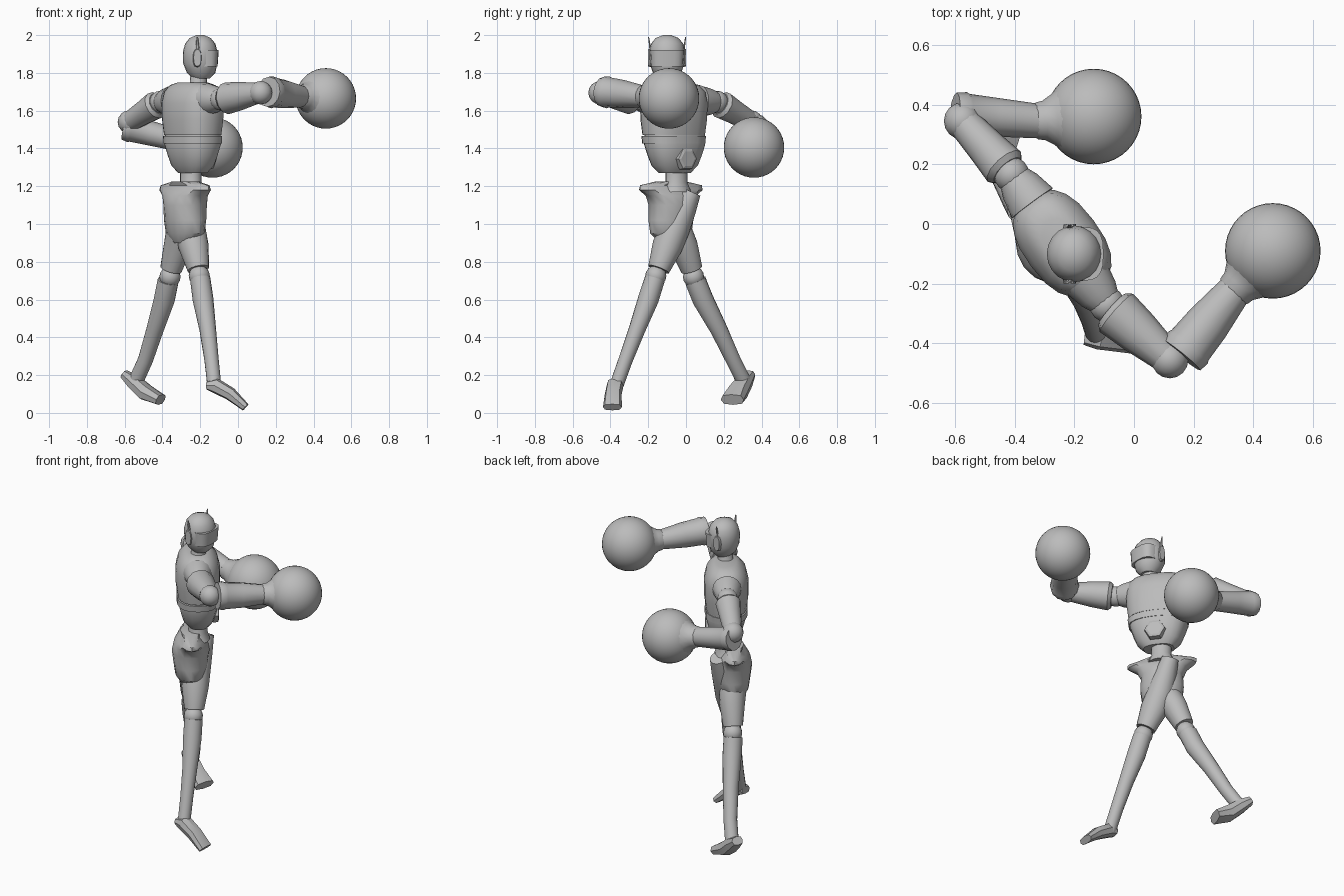
import bpy, bmesh, math
from mathutils import Vector as V

if "Cube" in bpy.data.objects:
    bpy.data.objects.remove(bpy.data.objects["Cube"], do_unlink=True)

grey = bpy.data.materials.new("plain_grey")
grey.use_nodes = True
grey.diffuse_color = (0.5, 0.5, 0.5, 1)
grey.node_tree.nodes["Principled BSDF"].inputs["Base Color"].default_value = (0.5, 0.5, 0.5, 1)

SIDE = V((-0.6, 0.8, 0))     # across the twisted body
FRONT = V((0.8, 0.6, 0))     # where the chest points
UP = V((0, 0, 1))


def finish(name, bm, angle=40):
    bmesh.ops.recalc_face_normals(bm, faces=bm.faces)
    mesh = bpy.data.meshes.new(name)
    bm.to_mesh(mesh)
    bm.free()
    mesh.materials.append(grey)
    ob = bpy.data.objects.new(name, mesh)
    bpy.context.collection.objects.link(ob)
    bpy.ops.object.select_all(action="DESELECT")
    ob.select_set(True)
    bpy.context.view_layer.objects.active = ob
    bpy.ops.object.shade_smooth_by_angle(angle=math.radians(angle))
    return ob


def loft(name, rings, a=None, b=None, n=16, power=1.0, angle=40):
    """Skin rings of (x, y, z, half width, half depth); axes a, b or square to the path."""
    bm = bmesh.new()
    mids = [V(r[:3]) for r in rings]
    loops = []
    for i, r in enumerate(rings):
        ua, ub = a, b
        if b is None:
            t = (mids[min(i + 1, len(mids) - 1)] - mids[max(i - 1, 0)]).normalized()
            ua = t.cross(a or UP).normalized()
            ub = t.cross(ua)
        loop = []
        for k in range(n):
            w = math.tau * k / n
            c, s = math.cos(w), math.sin(w)
            c = math.copysign(abs(c) ** power, c)
            s = math.copysign(abs(s) ** power, s)
            loop.append(bm.verts.new(mids[i] + ua * c * r[3] + ub * s * r[-1]))
        loops.append(loop)
    for p, q in zip(loops, loops[1:]):
        for k in range(n):
            bm.faces.new((p[k], p[(k + 1) % n], q[(k + 1) % n], q[k]))
    bm.faces.new(loops[0])
    bm.faces.new(loops[-1])
    return finish(name, bm, angle)


def ball(name, at, r, seg=16):
    bm = bmesh.new()
    bmesh.ops.create_uvsphere(bm, u_segments=seg, v_segments=seg // 2, radius=r)
    bmesh.ops.translate(bm, verts=bm.verts, vec=at)
    return finish(name, bm)


def body(name, x, y, levels, **kw):
    return loft(name, [(x, y, z, w, d) for z, w, d in levels], SIDE, FRONT, **kw)


# Torso
body("chest", -0.24, -0.065, [(1.47, .175, .12), (1.55, .185, .13), (1.64, .19, .13),
     (1.70, .18, .115), (1.735, .15, .085), (1.75, .09, .06)], n=20, power=.8)
body("chest_band", -0.24, -0.065, [(1.425, .175, .125), (1.465, .18, .125)], n=20, power=.8)
body("abdomen", -0.24, -0.06, [(1.27, .09, .06), (1.31, .13, .09), (1.36, .15, .105),
     (1.42, .17, .12), (1.475, .17, .115)], n=20, power=.8)
body("waist", -0.25, -0.05, [(1.17, .085, .07), (1.22, .06, .055), (1.29, .06, .055)])
panel = V((-0.24, -0.06, 1.345)) + FRONT * .085
loft("belly_panel", [(*panel, .065), (*(panel + FRONT * .03), .06), (*(panel + FRONT * .035), .045)],
     SIDE, UP, n=6, angle=20)

# Pelvis, flared at the hips
body("pelvis", -0.28, -0.08, [(.90, .06, .06), (.95, .12, .09), (1.02, .13, .10), (1.10, .125, .11),
     (1.15, .15, .10), (1.18, .205, .075), (1.205, .205, .05), (1.225, .09, .06)])

# Neck and head, looking along +x
X, Y = V((1, 0, 0)), V((0, 1, 0))
loft("neck", [(-.215, -.10, 1.72, .06), (-.21, -.10, 1.75, .045), (-.205, -.10, 1.82, .045)], X, Y)
loft("head", [(-.195, -.1, 1.77, .045, .045), (-.195, -.1, 1.80, .075, .075), (-.2, -.1, 1.85, .09, .092),
     (-.2, -.1, 1.91, .092, .095), (-.2, -.1, 1.955, .08, .085), (-.2, -.1, 1.985, .055, .06),
     (-.2, -.1, 2.0, .02, .02)], X, Y, n=20)
loft("visor", [(-.17, -.1, 1.835, .062, .085), (-.17, -.1, 1.92, .068, .09)], X, Y, n=20, power=.7)
for name, y in (("left", -.012), ("right", -.188)):
    out = 1 if name == "left" else -1
    loft(name + "_ear", [(-.215, y - .02 * out, 1.88, .028, .055), (-.215, y + .012 * out, 1.88, .02, .045)],
         X, UP, n=12, power=.8)
    loft(name + "_antenna", [(-.215, y, 1.92, .012, .006), (-.215, y + .01 * out, 1.99, .004, .003)], X, Y, n=6)


def arm(side, shoulder, socket, elbow, back, wrist, glove, fat):
    s, o, e, k, w, g = map(V, (shoulder, socket, elbow, back, wrist, glove))
    loft(side + "_shoulder_link", [(*s, .085), (*s.lerp(o, .6), .07), (*o, .05)])
    ball(side + "_shoulder_joint", o, .06)
    loft(side + "_upper_arm", [(*o.lerp(e, .08), fat - .015), (*o.lerp(e, .15), fat),
         (*o.lerp(e, .5), fat - .01), (*o.lerp(e, .95), .055)], n=12)
    ball(side + "_elbow", e, .062)
    loft(side + "_forearm", [(*k, fat - .005), (*k.lerp(w, .12), fat), (*k.lerp(w, .16), fat - .005),
         (*k.lerp(w, .5), fat - .01), (*w, .058)], n=12)
    # Cuff widens into the round glove
    loft(side + "_cuff", [(*w.lerp(g, -.08), .05), (*w, .062), (*w.lerp(g, .12), .066),
         (*w.lerp(g, .28), .085), (*w.lerp(g, .45), .115)])
    ball(side + "_glove", g, .16, 40)


arm("right", (-.16, -.18, 1.66), (-.09, -.27, 1.66), (.12, -.455, 1.695),
    (.16, -.44, 1.70), (.335, -.225, 1.675), (.465, -.09, 1.665), .085)
arm("left", (-.34, .07, 1.65), (-.41, .165, 1.645), (-.575, .345, 1.54),
    (-.60, .37, 1.515), (-.325, .345, 1.445), (-.135, .36, 1.405), .075)


def leg(side, thigh, knee, shin, heel):
    loft(side + "_thigh", thigh)
    ball(side + "_knee", V(knee), .056)
    loft(side + "_shin", shin)
    loft(side + "_foot", heel, n=8, power=.7, angle=25)


leg("right",
    [(-.25, .03, 1.17, .05), (-.25, -.01, 1.08, .065), (-.25, -.06, .97, .08), (-.235, -.10, .88, .08),
     (-.21, -.145, .76, .058)],
    (-.205, -.16, .725),
    [(-.20, -.165, .71, .054), (-.185, -.20, .60, .055), (-.16, -.26, .44, .044), (-.14, -.32, .28, .038),
     (-.125, -.37, .14, .037)],
    [(-.165, -.37, .145, .035, .022), (-.12, -.375, .145, .045, .04), (-.04, -.385, .10, .045, .035),
     (.04, -.39, .03, .05, .022)])
leg("left",
    [(-.30, -.10, 1.08, .07), (-.30, -.05, .97, .08), (-.32, -.01, .88, .075), (-.355, .03, .76, .058)],
    (-.36, .04, .72),
    [(-.37, .05, .70, .056), (-.39, .09, .60, .056), (-.44, .175, .44, .046), (-.49, .25, .28, .04),
     (-.54, .305, .17, .04)],
    [(-.60, .335, .205, .035, .025), (-.55, .31, .165, .045, .04), (-.49, .275, .11, .055, .045),
     (-.41, .245, .07, .065, .03)])
